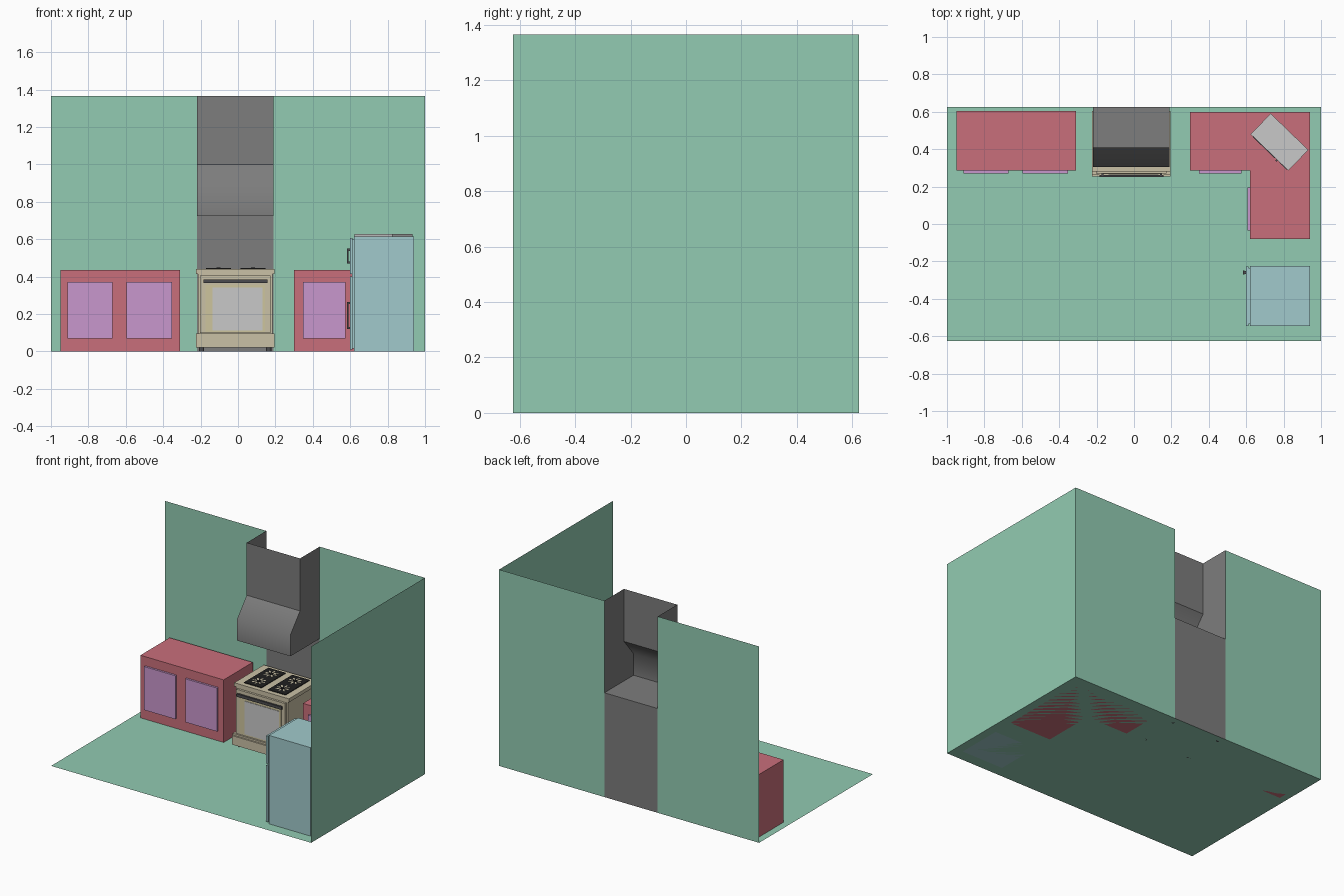
import bpy, bmesh, math
from mathutils import Matrix, Vector

if "Cube" in bpy.data.objects:
    bpy.data.objects.remove(bpy.data.objects["Cube"])


def lin(c):
    c /= 255
    return c / 12.92 if c < 0.04045 else ((c + 0.055) / 1.055) ** 2.4


def mat(name, r, g, b):
    m = bpy.data.materials.new(name)
    m.diffuse_color = (lin(r), lin(g), lin(b), 1)
    m.use_nodes = True
    m.node_tree.nodes["Principled BSDF"].inputs["Base Color"].default_value = m.diffuse_color
    return m


GREEN = mat("wall_green", 146, 203, 178)
RED = mat("cabinet_red", 201, 111, 123)
PURPLE = mat("door_purple", 201, 151, 205)
BLUE = mat("fridge_blue", 161, 202, 204)
BEIGE = mat("stove_beige", 202, 193, 166)
CREAM = mat("oven_cream", 206, 197, 158)
LIGHT = mat("light_grey", 201, 201, 201)
GREY = mat("hood_grey", 125, 125, 125)
DARK = mat("handle_dark_grey", 75, 75, 78)
BLACK = mat("burner_black", 32, 32, 32)


def mesh(name, verts, faces, m):
    me = bpy.data.meshes.new(name)
    me.from_pydata(verts, [], faces)
    me.materials.append(m)
    ob = bpy.data.objects.new(name, me)
    bpy.context.collection.objects.link(ob)
    return ob


def prism(name, outline, z0, z1, m):
    # outline is counter-clockwise in plan
    n = len(outline)
    v = [(x, y, z0) for x, y in outline] + [(x, y, z1) for x, y in outline]
    f = [tuple(reversed(range(n))), tuple(range(n, 2 * n))]
    f += [(i, (i + 1) % n, (i + 1) % n + n, i + n) for i in range(n)]
    return mesh(name, v, f, m)


def box(name, x0, x1, y0, y1, z0, z1, m):
    return prism(name, [(x0, y0), (x1, y0), (x1, y1), (x0, y1)], z0, z1, m)


W, D, H = 1.0, 0.625, 1.365      # room half width, half depth, height
HL, HR = -0.22, 0.19             # hood left and right edges

# Room shell: floor, right wall and the back wall on both sides of the hood
mesh("floor", [(-W, -D, 0), (W, -D, 0), (W, D, 0), (-W, D, 0)], [(0, 1, 2, 3)], GREEN)
mesh("right_wall", [(W, -D, 0), (W, -D, H), (W, D, H), (W, D, 0)], [(0, 1, 2, 3)], GREEN)
for name, a, b, top, m in (("back_wall_left", -W, HL, H, GREEN),
                           ("back_wall_right", HR, W, H, GREEN),
                           ("backsplash", HL, HR, 0.725, GREY)):
    mesh(name, [(a, D, 0), (b, D, 0), (b, D, top), (a, D, top)], [(0, 1, 2, 3)], m)

# Hood: shell open at the top and the back
prof = [(D, 0.725), (0.305, 0.725), (0.305, 0.875), (0.41, 1.0), (0.41, H), (D, H)]
hv = [(x, y, z) for x in (HL, HR) for y, z in prof]
hood = mesh("hood", hv, [(i, i + 6, i + 7, i + 1) for i in range(4)]
            + [(0, 1, 2, 3, 4, 5), (11, 10, 9, 8, 7, 6)], GREY)
for i in (1, 2):                 # rounded-looking bend in the front
    hood.data.polygons[i].use_smooth = True

# Cabinets
TOP = 0.435
box("left_cabinet", -0.95, -0.31, 0.285, 0.605, 0, TOP, RED)
prism("corner_cabinet", [(0.30, 0.285), (0.62, 0.285), (0.62, -0.08),
                         (0.94, -0.08), (0.94, 0.60), (0.30, 0.60)], 0, TOP, RED)
for i, (a, b) in enumerate(((-0.912, -0.672), (-0.595, -0.352), (0.348, 0.575))):
    box(f"cabinet_door_{i + 1}", a, b, 0.271, 0.286, 0.07, 0.372, PURPLE)
box("cabinet_door_side", 0.607, 0.621, -0.035, 0.195, 0.07, 0.372, PURPLE)

# Fridge
box("fridge_body", 0.62, 0.94, -0.545, -0.225, 0, 0.615, BLUE)
box("fridge_seal", 0.61, 0.621, -0.535, -0.235, 0.015, 0.60, BLUE)
for part, z0, z1, h0, h1 in (("upper", 0.415, 0.607, 0.47, 0.55),
                             ("lower", 0.01, 0.402, 0.12, 0.265)):
    box(f"fridge_{part}_door", 0.598, 0.612, -0.545, -0.228, z0, z1, BLUE)
    box(f"fridge_{part}_handle", 0.584, 0.59, -0.27, -0.248, h0, h1, DARK)
    for k, z in enumerate((h0, h1 - 0.012)):
        box(f"fridge_{part}_handle_post_{k}", 0.589, 0.599, -0.267, -0.251, z, z + 0.012, DARK)

# Microwave, turned to face the room from the corner
place = Matrix.Translation((0.778, 0.438, TOP)) @ Matrix.Rotation(math.radians(-44), 4, 'Z')
for name, a, b, y0, y1, z0, z1, m in (
        ("microwave_body", -0.14, 0.14, -0.077, 0.077, 0, 0.194, LIGHT),
        ("microwave_window", -0.122, 0.04, -0.080, -0.076, 0.03, 0.164, DARK),
        ("microwave_panel", 0.075, 0.13, -0.080, -0.076, 0.02, 0.174, GREY),
        ("microwave_handle", 0.052, 0.062, -0.087, -0.076, 0.04, 0.155, DARK)):
    box(name, a, b, y0, y1, z0, z1, m).matrix_world = place

# Stove body
box("stove_body", -0.215, 0.185, 0.285, 0.60, 0.02, 0.42, BEIGE)
box("stove_top", -0.225, 0.195, 0.28, 0.605, 0.415, 0.44, BEIGE)
box("oven_door", -0.203, 0.173, 0.27, 0.287, 0.098, 0.405, BEIGE)
box("oven_door_panel", -0.175, 0.145, 0.267, 0.271, 0.105, 0.355, CREAM)
box("oven_window", -0.135, 0.13, 0.264, 0.268, 0.112, 0.342, LIGHT)
box("oven_handle", -0.185, 0.158, 0.25, 0.262, 0.365, 0.385, DARK)
for k, x in enumerate((-0.175, 0.138)):
    box(f"oven_handle_post_{k}", x, x + 0.012, 0.26, 0.272, 0.368, 0.382, DARK)
box("stove_drawer", -0.225, 0.195, 0.255, 0.29, 0.02, 0.082, BEIGE)
box("stove_drawer_trim", -0.225, 0.195, 0.262, 0.29, 0.084, 0.096, BEIGE)


def ring(cx, cy, rx, ry, n, turn=0):
    out = []
    for i in range(n):
        a = math.tau * i / n
        px, py = rx * math.cos(a), ry * math.sin(a)
        out.append((cx + px * math.cos(turn) - py * math.sin(turn),
                    cy + px * math.sin(turn) + py * math.cos(turn)))
    return out


# Stove feet
for i, (x, y) in enumerate((x, y) for x in (-0.195, 0.165) for y in (0.30, 0.58)):
    prism(f"stove_foot_{i + 1}", ring(x, y, 0.014, 0.014, 12), 0, 0.022, DARK)

# Burners: black plates with a star of eight openings and a black cap
for side, x in (("left", -0.105), ("right", 0.08)):
    box(f"burner_plate_{side}", x - 0.067, x + 0.067, 0.312, 0.578, 0.439, 0.445, BLACK)
    for end, y in (("front", 0.379), ("back", 0.511)):
        for k in range(8):
            a = math.tau * k / 8
            prism(f"burner_{side}_{end}_opening_{k + 1}",
                  ring(x + 0.031 * math.cos(a), y + 0.031 * math.sin(a), 0.017, 0.006, 8, a),
                  0.444, 0.446, BEIGE)
        prism(f"burner_{side}_{end}_cap", ring(x, y, 0.011, 0.011, 12), 0.444, 0.449, BLACK)
